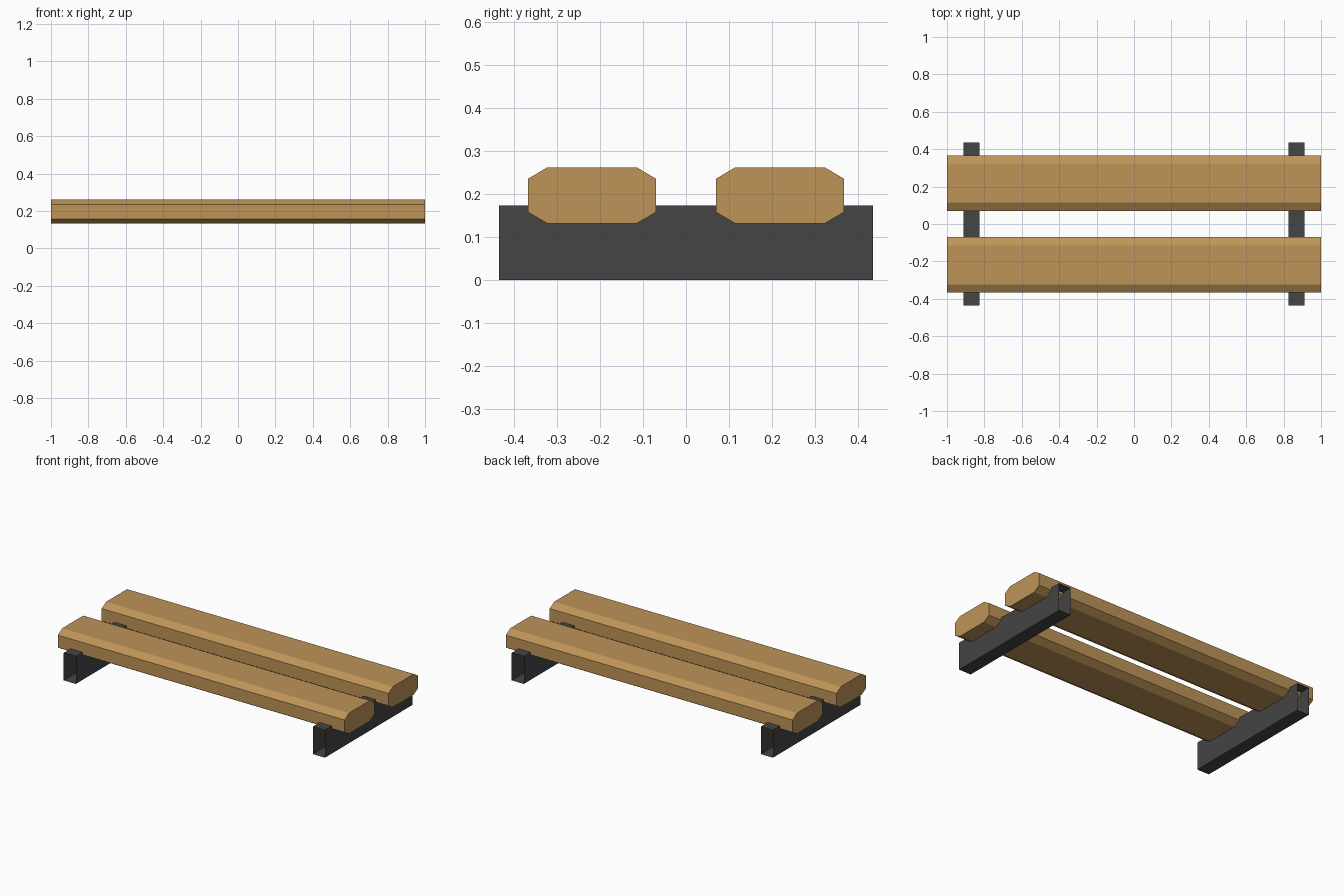
import bpy, bmesh

if "Cube" in bpy.data.objects:
    bpy.data.objects.remove(bpy.data.objects["Cube"])

def material(name, rgb):
    m = bpy.data.materials.new(name)
    m.diffuse_color = (*rgb, 1.0)
    m.use_nodes = True
    m.node_tree.nodes["Principled BSDF"].inputs["Base Color"].default_value = m.diffuse_color
    return m

wood = material("wood", (0.515, 0.296, 0.098))
metal = material("dark metal", (0.058, 0.058, 0.058))

# Shared plank section sizes
Y0, Y1, CY = 0.070, 0.367, 0.044          # inner edge, outer edge, chamfer width
Z0, Z1, CZ = 0.132, 0.262, 0.026          # bottom, top, chamfer height
BEAM_Y, BEAM_Z, BEAM_X0, BEAM_X1 = 0.435, 0.174, 0.827, 0.911

def finish(name, bm, mat):
    me = bpy.data.meshes.new(name)
    bm.to_mesh(me)
    bm.free()
    me.materials.append(mat)
    ob = bpy.data.objects.new(name, me)
    bpy.context.collection.objects.link(ob)
    return ob

# Chamfered planks: an octagonal section run along x
def plank(name, s):
    prof = [(Y0 + CY, Z0), (Y1 - CY, Z0), (Y1, Z0 + CZ), (Y1, Z1 - CZ),
            (Y1 - CY, Z1), (Y0 + CY, Z1), (Y0, Z1 - CZ), (Y0, Z0 + CZ)]
    bm = bmesh.new()
    a = [bm.verts.new((-1, s * y, z)) for y, z in prof]
    b = [bm.verts.new((1, s * y, z)) for y, z in prof]
    bm.faces.new(a)
    bm.faces.new(b)
    for i in range(8):
        j = (i + 1) % 8
        bm.faces.new((a[i], a[j], b[j], b[i]))
    bmesh.ops.recalc_face_normals(bm, faces=bm.faces)
    finish(name, bm, wood)

plank("front_plank", -1)
plank("back_plank", 1)

# Support beams: thin open-ended box sections, notched to seat the planks
def support(name, s):
    xa, xb = sorted((s * BEAM_X0, s * BEAM_X1))
    notch = [(Y0, BEAM_Z), (Y0, Z0 + CZ), (Y0 + CY, Z0),
             (Y1 - CY, Z0), (Y1, Z0 + CZ), (Y1, BEAM_Z)]
    half = notch + [(BEAM_Y, BEAM_Z), (BEAM_Y, 0)]
    prof = half + [(-y, z) for y, z in reversed(half)]
    bm = bmesh.new()
    a = [bm.verts.new((xa, y, z)) for y, z in prof]
    b = [bm.verts.new((xb, y, z)) for y, z in prof]
    walls = [bm.faces.new(a), bm.faces.new(b)]
    for f, sign in zip(walls, (-1, 1)):
        f.normal_update()
        if f.normal.x * sign < 0:
            f.normal_flip()
    n = len(prof)
    for i in range(n):
        j = (i + 1) % n
        (y, z), (y2, z2) = prof[i], prof[j]
        # only the floor and the top strips beside the planks are closed
        if z == z2 and z in (0, BEAM_Z):
            f = bm.faces.new((a[i], a[j], b[j], b[i]))
            f.normal_update()
            if (f.normal.z > 0) != (z > 0):
                f.normal_flip()
    finish(name, bm, metal)

support("left_support", -1)
support("right_support", 1)
